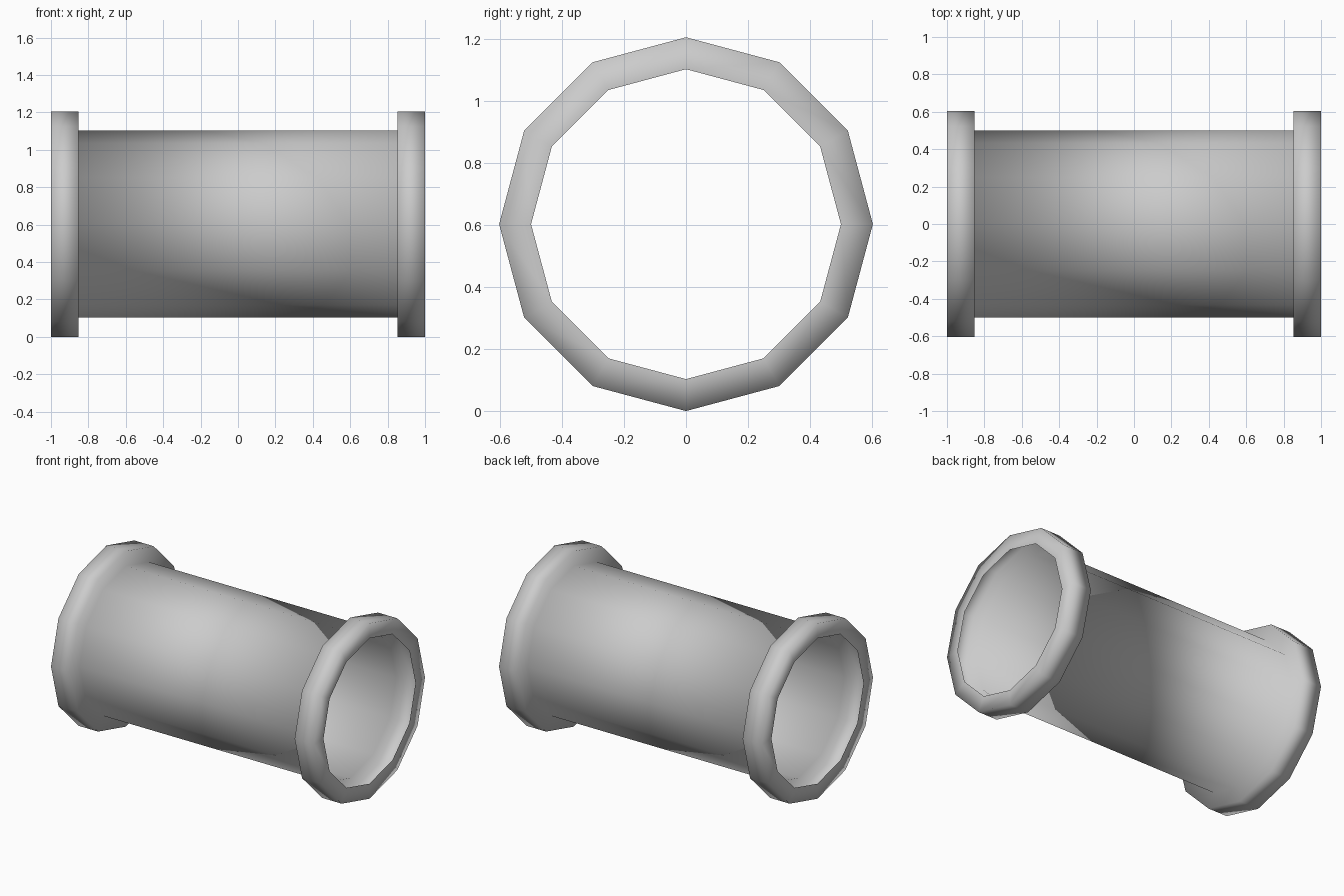
import bpy, bmesh, math

if "Cube" in bpy.data.objects:
    bpy.data.objects.remove(bpy.data.objects["Cube"])

SIDES = 12
R_TUBE, R_FLANGE = 0.5, 0.603
X_END, X_IN = 1.0, 0.853

bm = bmesh.new()


def ring(x, r):
    """Twelve-sided ring around the x axis."""
    return [bm.verts.new((x, r * math.sin(2 * math.pi * i / SIDES),
                          R_FLANGE + r * math.cos(2 * math.pi * i / SIDES)))
            for i in range(SIDES)]


def bridge(a, b):
    """Smooth outward-facing band between two rings."""
    for i in range(SIDES):
        j = (i + 1) % SIDES
        bm.faces.new((a[j], b[j], b[i], a[i])).smooth = True


# single open skin: end face, flange rim, flange back, tube, then mirrored
half = [(X_END, R_TUBE), (X_END, R_FLANGE), (X_IN, R_FLANGE), (X_IN, R_TUBE)]
profile = [(-x, r) for x, r in half] + half[::-1]
rings = [ring(x, r) for x, r in profile]
for a, b in zip(rings, rings[1:]):
    bridge(a, b)

# make sure the skin faces outward (first band is the left end face)
bm.normal_update()
bm.faces.ensure_lookup_table()
if bm.faces[0].normal.x > 0:
    bmesh.ops.reverse_faces(bm, faces=bm.faces[:])

mesh = bpy.data.meshes.new("flanged_pipe")
bm.to_mesh(mesh)
bm.free()
bpy.context.collection.objects.link(bpy.data.objects.new("flanged_pipe", mesh))
